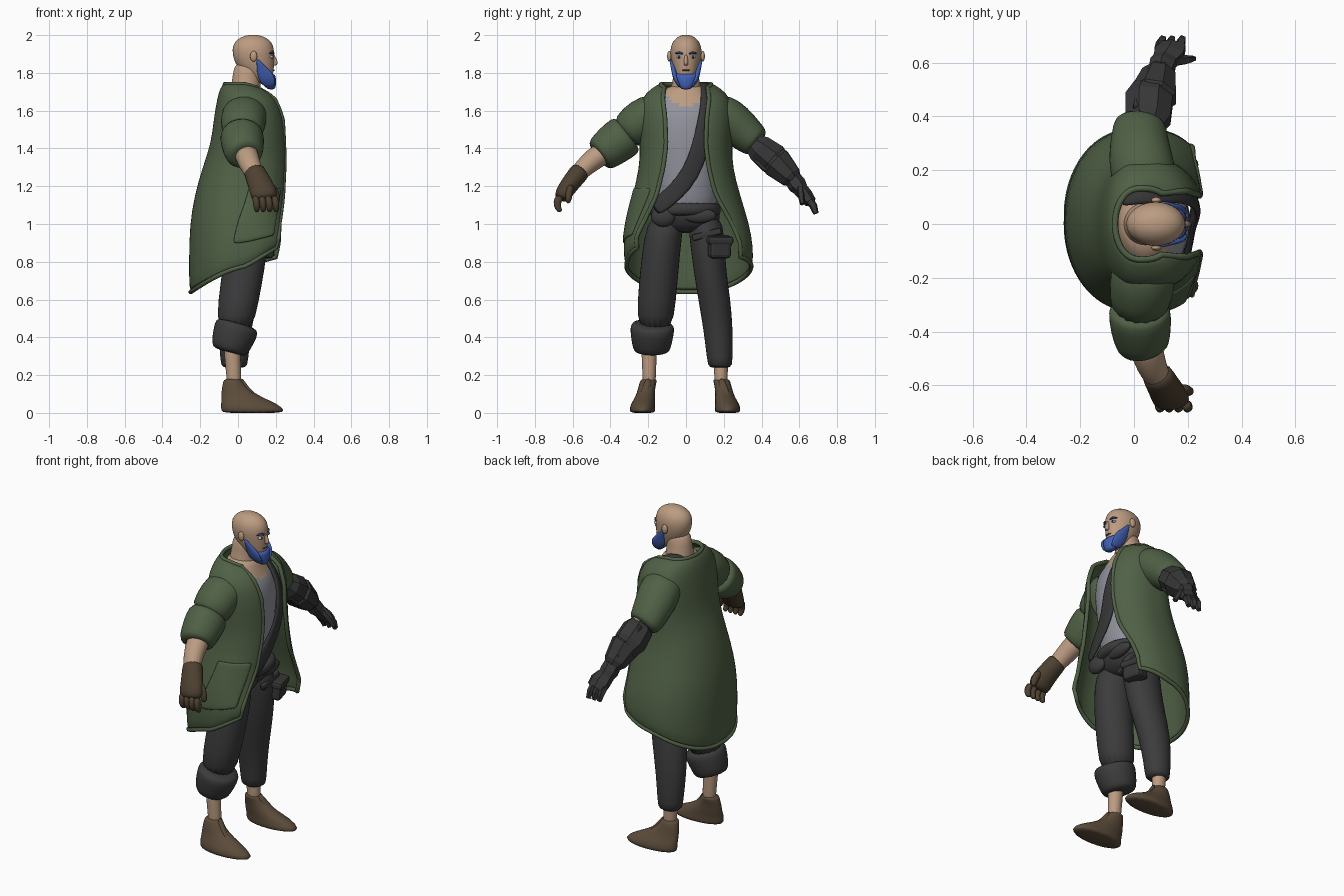
import bpy, bmesh, math
from mathutils import Vector as V

def mat(name, r, g, b):
    m = bpy.data.materials.new(name)
    m.diffuse_color = (r, g, b, 1)
    return m

SKIN = mat("skin", .50, .33, .22)
GREEN = mat("coat green", .08, .118, .06)
PANTS = mat("charcoal cloth", .045, .045, .047)
ARM = mat("dark metal", .038, .038, .04)
SHIRT = mat("pale grey shirt", .29, .29, .34)
BLUE = mat("beard blue", .055, .12, .46)
SHOE = mat("shoe brown", .105, .072, .043)
GLOVE = mat("glove brown", .075, .052, .03)
WHITE = mat("eye white", .75, .75, .75)
NAVY = mat("brow navy", .025, .05, .17)

def grid(name, rows, m, cyclic=False, caps=False, solid=0, sub=1, smooth=True):
    """Skin a list of point rows into one mesh."""
    bm = bmesh.new()
    vs = [[bm.verts.new(p) for p in r] for r in rows]
    n = len(rows[0])
    for a, b in zip(vs, vs[1:]):
        for i in range(n if cyclic else n - 1):
            j = (i + 1) % n
            bm.faces.new((a[i], a[j], b[j], b[i]))
    if caps:
        bm.faces.new(vs[0])
        bm.faces.new(vs[-1])
    bmesh.ops.recalc_face_normals(bm, faces=bm.faces)
    for f in bm.faces:
        f.smooth = smooth
    me = bpy.data.meshes.new(name)
    bm.to_mesh(me)
    bm.free()
    me.materials.append(m)
    ob = bpy.data.objects.new(name, me)
    bpy.context.collection.objects.link(ob)
    if solid:
        s = ob.modifiers.new("thick", 'SOLIDIFY')
        s.thickness, s.offset = solid, 0
    if sub:
        s = ob.modifiers.new("round", 'SUBSURF')
        s.levels = s.render_levels = sub
    return ob

def tube(name, pts, m, n=16, level=False, sub=1, smooth=True):
    """Loft ellipses (x, y, z, r_x, r_other) along a path; level keeps rings flat."""
    c = [V(p[:3]) for p in pts]
    rows = []
    for i, p in enumerate(pts):
        t = V((0, 0, 1)) if level else (c[min(i + 1, len(c) - 1)] - c[max(i - 1, 0)]).normalized()
        u = (V((1, 0, 0)) - t * t.x).normalized()
        v = t.cross(u)
        rows.append([c[i] + u * p[3] * math.cos(a) + v * p[-1] * math.sin(a)
                     for a in (2 * math.pi * (k + .5) / n for k in range(n))])
    return grid(name, rows, m, True, True, 0, sub, smooth)

def ball(name, loc, scale, m):
    bpy.ops.mesh.primitive_uv_sphere_add(segments=16, ring_count=10, radius=1, location=loc)
    o = bpy.context.object
    o.name, o.scale = name, scale
    o.data.materials.append(m)
    bpy.ops.object.shade_smooth()

def box(name, loc, size, rot, m, bevel):
    bpy.ops.mesh.primitive_cube_add(size=1, location=loc, rotation=rot)
    o = bpy.context.object
    o.name, o.scale = name, size
    bpy.ops.object.transform_apply(location=False, rotation=False, scale=True)
    o.data.materials.append(m)
    b = o.modifiers.new("bevel", 'BEVEL')
    b.width, b.segments = bevel, 2

# Head, neck, features
tube("head", [(.13, 0, 1.74, .04, .033), (.12, 0, 1.78, .066, .056), (.092, 0, 1.83, .10, .072),
              (.083, 0, 1.88, .11, .082), (.08, 0, 1.925, .113, .085), (.08, 0, 1.965, .1, .073),
              (.08, 0, 1.99, .065, .046), (.08, 0, 2.002, .025, .02)], SKIN, 20, True)
tube("neck", [(.04, 0, 1.66, .09, .1), (.04, 0, 1.72, .08, .082), (.044, 0, 1.78, .074, .066),
              (.06, 0, 1.87, .08, .066)], SKIN, 16, True)
tube("nose", [(.185, 0, 1.9, .008, .009), (.192, 0, 1.868, .015, .01), (.197, 0, 1.848, .018, .014),
              (.19, 0, 1.838, .01, .01)], SKIN, 10, True)
tube("beard", [(.177, 0, 1.71, .018, .026), (.168, 0, 1.735, .034, .043), (.158, 0, 1.765, .045, .059),
               (.15, 0, 1.787, .049, .069), (.14, 0, 1.798, .05, .07)], BLUE, 16, True)
ball("lips", (.186, 0, 1.814), (.008, .021, .005), SHOE)
for s in (-1, 1):
    tube("sideburn", [(.105, s * .08, 1.872, .007, .006), (.116, s * .073, 1.845, .018, .012),
                      (.135, s * .064, 1.815, .036, .014), (.148, s * .06, 1.785, .046, .014),
                      (.157, s * .048, 1.75, .042, .012), (.168, s * .03, 1.722, .026, .01)], BLUE, 12, True)
    ball("ear", (.083, s * .088, 1.888), (.019, .012, .028), SKIN)
    ball("eye", (.176, s * .036, 1.884), (.012, .015, .0075), WHITE)
    ball("iris", (.183, s * .036, 1.884), (.007, .007, .007), NAVY)
    tube("brow", [(.192, s * .014, 1.9, .006, .006), (.184, s * .036, 1.909, .008, .008),
                  (.164, s * .058, 1.903, .006, .004)], NAVY, 8)

# Torso: shirt below a scooped neckline, skin above
prof = [(1.0, .045, .11, .16), (1.15, .045, .145, .165), (1.3, .05, .15, .175), (1.45, .055, .155, .2),
        (1.56, .052, .148, .205), (1.6, .052, .135, .2), (1.625, .05, .125, .19), (1.64, .048, .118, .18),
        (1.655, .046, .113, .17), (1.675, .044, .105, .15), (1.7, .042, .095, .125), (1.74, .04, .08, .085)]
torso = tube("torso", [(x, 0, z, a, b) for z, x, a, b in prof], SHIRT, 48, True)
torso.data.materials.append(SKIN)
for f in torso.data.polygons:
    if f.center.z > 1.622 + 5 * f.center.y ** 2:
        f.material_index = 1

# Shoulder sash: ribbon wrapped over the chest
path = [V(p) for p in [(-.045, .085, 1.725), (.0, .1, 1.74), (.08, .108, 1.72), (.165, .112, 1.63), (.212, .1, 1.53),
                       (.233, .075, 1.4), (.217, .03, 1.27), (.207, -.06, 1.16), (.18, -.17, 1.08)]]
rows = []
for i, p in enumerate(path):
    t = (path[min(i + 1, 8)] - path[max(i - 1, 0)]).normalized()
    out = V((p.x - .04, p.y * .6, max(0, p.z - 1.62) * 2)).normalized()
    side = t.cross(out).normalized() * (.022 + .027 * min(1, i / 5))
    rows.append([p + side * k + out * .008 * (1 - k * k) for k in (-1, -.5, 0, .5, 1)])
grid("sash", rows, ARM, solid=.02)

# Trousers, cuff, waist wrap, pouch
tube("hips", [(.04, 0, 1.11, .15, .165), (.04, 0, 1.06, .15, .185), (.04, 0, 1.0, .13, .18),
              (.04, 0, .95, .08, .1)], PANTS, 20, True)
legs = {"right_leg": [(.04, -.095, 1.06, .115, .095), (.045, -.125, .92, .117, .102), (.03, -.14, .76, .114, .104),
                      (.003, -.155, .6, .11, .104), (-.02, -.165, .42, .1, .095)],
        "left_leg": [(.04, .095, 1.06, .115, .095), (.045, .112, .92, .117, .094), (.03, .125, .76, .114, .088),
                     (.003, .15, .6, .105, .087), (-.018, .17, .45, .09, .08), (-.02, .18, .27, .074, .068),
                     (-.02, .18, .235, .07, .064)]}
for k, p in legs.items():
    tube(k, p, PANTS, 16, True)
tube("trouser_cuff", [(.0, -.177, .475, .1, .1), (-.004, -.178, .46, .122, .122), (-.025, -.18, .4, .116, .114),
                      (-.046, -.182, .335, .1, .102), (-.05, -.182, .32, .08, .085)], PANTS)
tube("waist_wrap", [(.045, 0, 1.115, .152, .172), (.045, 0, 1.10, .168, .186), (.048, -.005, 1.06, .168, .192),
                    (.045, -.01, 1.035, .145, .185)], PANTS, 24, True)
ball("wrap_fold", (.165, -.12, 1.04), (.035, .065, .055), PANTS)
ball("wrap_fold", (.165, .07, 1.045), (.03, .09, .04), PANTS)
box("thigh_pouch", (.14, .175, .875), (.09, .12, .11), (0, .1, .25), ARM, .02)
box("pouch_flap", (.145, .177, .915), (.1, .135, .045), (0, .1, .25), ARM, .015)
box("thigh_strap", (.14, .11, .945), (.03, .16, .035), (.25, 0, 0), ARM, .01)

# Ankles and shoes
for y in (-.195, .185):
    s = math.copysign(1, y)
    tube("ankle", [(-.03, y, .42, .05, .045), (-.03, y, .3, .045, .042), (-.022, y, .2, .04, .036),
                   (-.02, y, .1, .04, .036)], SKIN, 12, True)
    q = y + s * .035
    tube("shoe", [(.075, q, -.002, .16, .062), (.079, q, .012, .172, .07), (.063, q, .045, .155, .066),
                  (.016, q - s * .015, .085, .106, .052), (-.014, y + s * .015, .125, .074, .046),
                  (-.026, y + s * .005, .165, .053, .045), (-.028, y, .182, .046, .043)], SHOE, 18, True)
    tube("shoe_tongue", [(.012, y, .185, .014, .02), (.045, y + s * .015, .125, .014, .024),
                         (.105, q, .075, .012, .022)], SHOE, 8)

# Coat surface: per height (z, half width, front, back, half opening)
COAT = [(1.74, .132, .15, -.07, .114), (1.715, .175, .18, -.087, .12), (1.665, .232, .212, -.102, .122),
        (1.56, .247, .25, -.12, .11), (1.42, .235, .258, -.135, .105), (1.3, .238, .265, -.18, .12),
        (1.15, .275, .265, -.222, .156), (1.0, .312, .275, -.248, .228), (.9, .325, .3, -.252, .262),
        (.82, .315, .285, -.25, .258)]

def coat(u, z, off=0):
    """u runs from the right opening edge (-1) round the back (0) to the left edge (1)."""
    k = next(i for i in range(len(COAT) - 1) if z >= COAT[i + 1][0] - 1e-6)
    a, b = COAT[k], COAT[k + 1]
    f = (a[0] - z) / (a[0] - b[0])
    _, w, front, back, o = [p + (q - p) * f for p, q in zip(a, b)]
    a0 = math.asin((o / w) ** 1.2)
    t = math.pi - abs(u) * (math.pi - a0)
    c, s = math.cos(t), abs(math.sin(t))
    e = 2.4 if c > 0 else 2.1 + .3 * (1 + c)
    depth = front - .03 if c > 0 else .03 - back
    x = .03 + math.copysign(abs(c) ** (2 / e), c) * (depth + off)
    y = math.copysign(s ** (2 / e) * (w + off), u) + (.08 * max(0, 1.2 - z) if u > 0 else 0)
    drop = max(0, 1 - z) * (((1 - c) / 2) ** 2 - (.55 if u < 0 else .1) * max(c, 0))
    return V((x, y, z - drop - .4 * max(0, z - 1.65) * max(c, 0)))

US = [i / 24 - 1 for i in range(49)]
grid("coat", [[coat(u, r[0]) for u in US] for r in COAT], GREEN, solid=.016)
grid("coat_pocket", [[coat(-.62 - .045 * i, z, .008) for i in range(8)]
                     for z in (1.19, 1.17, 1.1, 1.02, .95, .92)], GREEN, solid=.014)

# Rolled edging all around the coat border
TOP = COAT[0][0]
zs = [TOP - (TOP - .82) * i / 24 for i in range(25)]
loop = [coat(-1, z) for z in zs] + [coat(u, .82) for u in US[1:-1]] \
    + [coat(1, z) for z in zs[::-1]] + [coat(u, TOP) for u in US[-2:0:-1]]
cu = bpy.data.curves.new("coat_edging", 'CURVE')
cu.dimensions, cu.bevel_depth, cu.bevel_resolution = '3D', .012, 2
sp = cu.splines.new('POLY')
sp.points.add(len(loop) - 1)
for q, p in zip(sp.points, loop):
    q.co = (*p, 1)
sp.use_cyclic_u = True
cu.materials.append(GREEN)
bpy.context.collection.objects.link(bpy.data.objects.new("coat_edging", cu))

# Sleeves
tube("right_sleeve", [(.04, -.12, 1.6, .11, .09), (.035, -.19, 1.58, .125, .115), (.025, -.26, 1.53, .12, .115),
                      (.02, -.33, 1.46, .11, .105)], GREEN)
tube("right_sleeve_cuff", [(.02, -.305, 1.48, .1, .1), (.02, -.318, 1.47, .12, .12), (.025, -.385, 1.42, .116, .114),
                           (.033, -.455, 1.365, .102, .1), (.036, -.463, 1.359, .08, .075)], GREEN)
tube("left_sleeve", [(.04, .12, 1.6, .11, .09), (.035, .19, 1.58, .125, .115), (.022, .26, 1.53, .12, .112),
                     (.02, .33, 1.465, .106, .097), (.022, .375, 1.43, .1, .086), (.025, .382, 1.425, .07, .06)], GREEN)

# Right forearm and gloved hand
tube("right_forearm", [(.035, -.4, 1.4, .068, .066), (.05, -.49, 1.345, .062, .06), (.08, -.56, 1.28, .052, .05),
                       (.1, -.59, 1.24, .045, .04)], SKIN)
tube("right_glove", [(.082, -.55, 1.29, .058, .054), (.092, -.572, 1.265, .06, .054), (.118, -.615, 1.21, .066, .05),
                     (.138, -.65, 1.16, .074, .046), (.143, -.665, 1.125, .064, .036)], GLOVE)
for i in range(4):
    x = .09 + .034 * i
    tube("glove_finger", [(x, -.665, 1.15, .02, .026), (x + .008, -.685, 1.115, .02, .024),
                          (x + .01, -.678, 1.08, .018, .019), (x + .01, -.66, 1.065, .012, .012)], GLOVE, 8)
tube("glove_thumb", [(.17, -.61, 1.21, .026, .024), (.2, -.62, 1.16, .024, .022),
                     (.21, -.625, 1.105, .018, .016)], GLOVE, 8)

# Left armoured arm: overlapping faceted shells
tube("left_upper_arm", [(.04, .3, 1.49, .07, .068), (.045, .41, 1.4, .065, .065)], SKIN)
def shell(name, pts, n=6):
    tube(name, pts, ARM, n, sub=0, smooth=False)
shell("arm_shell", [(.05, .36, 1.425, .065, .06), (.052, .39, 1.4, .09, .08), (.056, .46, 1.345, .095, .09),
                    (.07, .5, 1.315, .078, .07)], 8)
shell("arm_shell", [(.065, .455, 1.34, .07, .07), (.074, .48, 1.325, .09, .088), (.093, .555, 1.25, .068, .064),
                    (.1, .575, 1.23, .048, .042)], 8)
shell("wrist_shell", [(.095, .55, 1.26, .048, .045), (.106, .59, 1.205, .054, .05), (.118, .615, 1.175, .048, .036)])
shell("palm", [(.11, .6, 1.19, .048, .04), (.132, .635, 1.15, .063, .038), (.142, .66, 1.115, .058, .032)])
for y, z, k in ((.46, 1.41, 1), (.54, 1.335, .75)):
    box("arm_plate", (.05 + (y - .46) * .4, y, z - .012), (.1 * k, .12 * k, .04), (-.8, 0, -.15), ARM, .008)
box("elbow_plate", (.07, .42, 1.305), (.09, .12, .04), (-.75, 0, -.1), ARM, .008)
for x in (.095, .13, .168):
    shell("metal_finger", [(x, .65, 1.13, .02, .024), (x + .006, .675, 1.095, .02, .022),
                           (x + .012, .688, 1.055, .014, .015)], 5)
shell("metal_thumb", [(.155, .605, 1.185, .022, .02), (.195, .61, 1.15, .02, .018), (.22, .615, 1.105, .014, .012)], 5)
